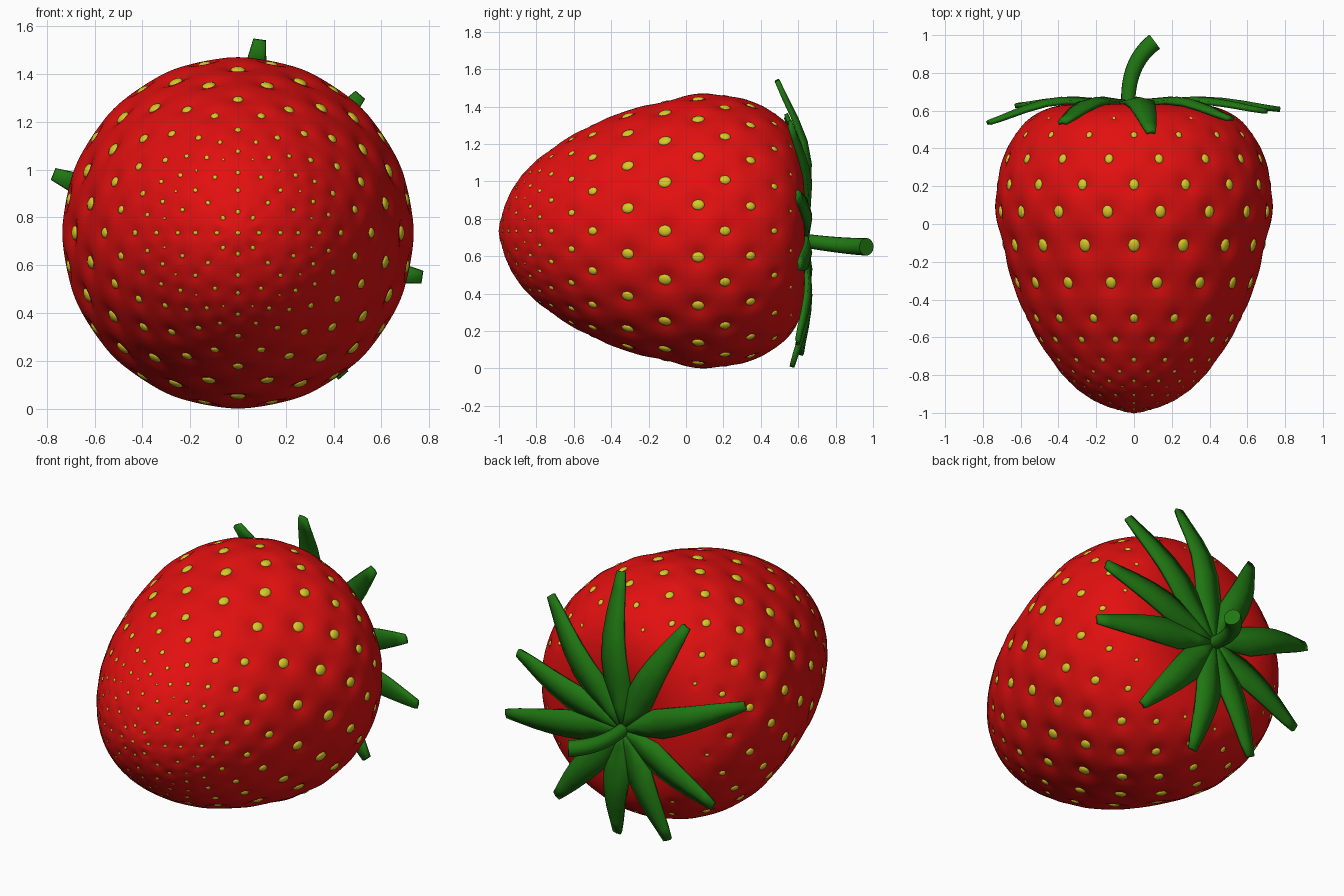
import bpy, bmesh, math
from mathutils import Vector, Matrix

old = bpy.data.objects.get("Cube")
if old:
    bpy.data.objects.remove(old, do_unlink=True)

AXIS_Z = 0.735


def material(name, rgb):
    m = bpy.data.materials.new(name)
    m.use_nodes = True
    m.diffuse_color = (*rgb, 1)
    bsdf = m.node_tree.nodes["Principled BSDF"]
    bsdf.inputs["Base Color"].default_value = (*rgb, 1)
    bsdf.inputs["Roughness"].default_value = 0.6
    return m


red = material("berry red", (0.76, 0.005, 0.005))
yellow = material("seed yellow", (0.68, 0.58, 0.02))
green = material("leaf green", (0.014, 0.18, 0.006))


def finish(obj, mat, angle=50):
    obj.data.materials.append(mat)
    bpy.ops.object.select_all(action="DESELECT")
    obj.select_set(True)
    bpy.context.view_layer.objects.active = obj
    bpy.ops.object.shade_smooth_by_angle(angle=math.radians(angle))


def from_bmesh(name, bm, mat, angle=50):
    bmesh.ops.recalc_face_normals(bm, faces=bm.faces)
    me = bpy.data.meshes.new(name)
    bm.to_mesh(me)
    bm.free()
    obj = bpy.data.objects.new(name, me)
    bpy.context.collection.objects.link(obj)
    finish(obj, mat, angle)
    return obj


def spline(points, steps):
    """Smooth curve through the points."""
    pts = [Vector(p) for p in points]
    first = Vector((-pts[1].x, pts[1].y))
    last = Vector((-pts[-2].x, pts[-2].y))
    pts = [first] + pts + [last]
    out = []
    for a, b, c, d in zip(pts, pts[1:], pts[2:], pts[3:]):
        for i in range(steps):
            t = i / steps
            out.append(0.5 * (2 * b + (c - a) * t + (2 * a - 5 * b + 4 * c - d) * t * t
                              + (3 * b - a - 3 * c + d) * t ** 3))
    return out + [pts[-2]]


# Fruit profile: (radius, y) from the tip to the stem end
profile = spline([(0, -1), (0.12, -0.975), (0.24, -0.92), (0.36, -0.82), (0.48, -0.66),
                  (0.58, -0.48), (0.66, -0.26), (0.715, -0.04), (0.735, 0.1), (0.715, 0.28),
                  (0.64, 0.46), (0.53, 0.575), (0.38, 0.63), (0.2, 0.63), (0, 0.61)], 8)
arc = [0.0]
for p, q in zip(profile, profile[1:]):
    arc.append(arc[-1] + (q - p).length)
normals = []
for i in range(len(profile)):
    t = profile[min(i + 1, len(profile) - 1)] - profile[max(i - 1, 0)]
    normals.append(Vector((t.y, -t.x)).normalized())
normals[0], normals[-1] = Vector((0, -1)), Vector((0, 1))

# Seed rows: (y, seed size, seeds around, staggered)
rows = [(-0.983, 0.011, 8, 0), (-0.95, 0.011, 8, 0), (-0.91, 0.011, 16, 0),
        (-0.87, 0.007, 16, 1), (-0.83, 0.012, 16, 0), (-0.785, 0.012, 16, 1),
        (-0.73, 0.016, 16, 0), (-0.62, 0.021, 16, 1), (-0.5, 0.027, 16, 0),
        (-0.32, 0.035, 16, 1), (-0.12, 0.038, 16, 0), (0.06, 0.035, 16, 1),
        (0.21, 0.031, 16, 0), (0.36, 0.028, 16, 1), (0.48, 0.02, 16, 0), (0.565, 0.012, 16, 1)]
seed_rows = []
for y, size, count, stagger in rows:
    idx = min(range(len(profile)), key=lambda i: abs(profile[i].y - y))
    seed_rows.append((idx, size, count, stagger * math.pi / count))


def around(r, y, a):
    return Vector((r * math.cos(a), y, AXIS_Z + r * math.sin(a)))


# Fruit body with a soft dimple at each seed
SEG = 192
bm = bmesh.new()
rings = []
for i, p in enumerate(profile):
    ring = []
    for j in range(SEG):
        a = 2 * math.pi * j / SEG
        sink = 0
        if 0 < i < len(profile) - 1:
            for idx, size, count, phase in seed_rows:
                ds = arc[i] - arc[idx]
                if abs(ds) < 0.2:
                    step = 2 * math.pi / count
                    da = (a - phase + step / 2) % step - step / 2
                    spread = 1.35 * size + 0.01
                    sink += 0.6 * size * math.exp(-(ds * ds + (p.x * da) ** 2) / spread ** 2)
        q = p - normals[i] * sink
        ring.append(bm.verts.new(around(q.x, q.y, a)))
    rings.append(ring)
for lo, hi in zip(rings, rings[1:]):
    for j in range(SEG):
        k = (j + 1) % SEG
        bm.faces.new((lo[j], lo[k], hi[k], hi[j]))
bmesh.ops.remove_doubles(bm, verts=bm.verts, dist=1e-5)
from_bmesh("fruit_body", bm, red, 80)

# Seeds: flattened ellipsoids resting in the dimples
bm = bmesh.new()


def add_seed(center, normal, along, size):
    side = normal.cross(along)
    rot = Matrix((along, side, normal)).transposed().to_4x4()
    scale = Matrix.Diagonal((size, size * 0.84, size * 0.42, 1))
    bmesh.ops.create_icosphere(bm, subdivisions=2, radius=1,
                               matrix=Matrix.Translation(center) @ rot @ scale)


for idx, size, count, phase in seed_rows:
    p, n = profile[idx], normals[idx]
    for k in range(count):
        a = phase + 2 * math.pi * k / count
        radial = Vector((math.cos(a), 0, math.sin(a)))
        normal = radial * n.x + Vector((0, n.y, 0))
        along = radial * -n.y + Vector((0, n.x, 0))
        add_seed(around(p.x, p.y, a) - normal * size * 0.5, normal, along, size)
add_seed(Vector((0, -0.998, AXIS_Z)), Vector((0, -1, 0)), Vector((1, 0, 0)), 0.011)
from_bmesh("seeds", bm, yellow, 80)

# Leafy cap: ten folded leaves meeting at the stem
center = Vector((-0.03, 0.645, 0.68))
tips = [(0.09, 0.49, 1.54), (0.51, 0.56, 1.31), (0.70, 0.60, 0.93), (0.77, 0.61, 0.55),
        (0.44, 0.60, 0.14), (0.06, 0.57, 0.01), (-0.31, 0.62, 0.08), (-0.62, 0.63, 0.37),
        (-0.77, 0.54, 0.98), (-0.38, 0.54, 1.35)]
# Along the leaf: (fraction, half width, lift, share of tip drop)
stations = [(0, 0.012, 0.0, 0), (0.15, 0.05, 0.005, 0), (0.32, 0.083, 0.012, 0),
            (0.48, 0.078, 0.02, 0.02), (0.62, 0.068, 0.018, 0.15), (0.76, 0.055, 0.012, 0.42),
            (0.9, 0.038, 0.004, 0.76), (1, 0.024, 0, 1)]
bm = bmesh.new()
for tip in tips:
    d = Vector(tip) - center
    flat = Vector((d.x, 0, d.z))
    side = flat.normalized().cross(Vector((0, 1, 0)))
    previous = None
    for t, w, lift, drop in stations:
        mid = center + flat * t + Vector((0, lift + d.y * drop, 0))
        fold = Vector((0, 0.25 * w, 0))
        row = [bm.verts.new(v) for v in (mid - side * w - fold, mid, mid + side * w - fold)]
        if previous:
            for k in range(2):
                bm.faces.new((previous[k], previous[k + 1], row[k + 1], row[k]))
        previous = row
leaves = from_bmesh("leaf_cap", bm, green)
thick = leaves.modifiers.new("thickness", "SOLIDIFY")
thick.thickness = 0.022
thick.offset = 0

# Stem: curved tube that widens at its cut end
curve = bpy.data.curves.new("stem", "CURVE")
curve.dimensions = "3D"
curve.bevel_depth = 0.047
curve.bevel_resolution = 6
curve.use_fill_caps = True
s = curve.splines.new("NURBS")
path = [(-0.03, 0.62, 0.685), (-0.035, 0.75, 0.665), (-0.005, 0.88, 0.652), (0.11, 0.965, 0.65)]
s.points.add(len(path) - 1)
for k, co in enumerate(path):
    s.points[k].co = (*co, 1)
    s.points[k].radius = 0.78 + 0.22 * k / (len(path) - 1)
s.use_endpoint_u = True
s.order_u = 4
s.resolution_u = 8
stem = bpy.data.objects.new("stem", curve)
bpy.context.collection.objects.link(stem)
bpy.ops.object.select_all(action="DESELECT")
stem.select_set(True)
bpy.context.view_layer.objects.active = stem
bpy.ops.object.convert(target="MESH")
finish(bpy.context.view_layer.objects.active, green)
